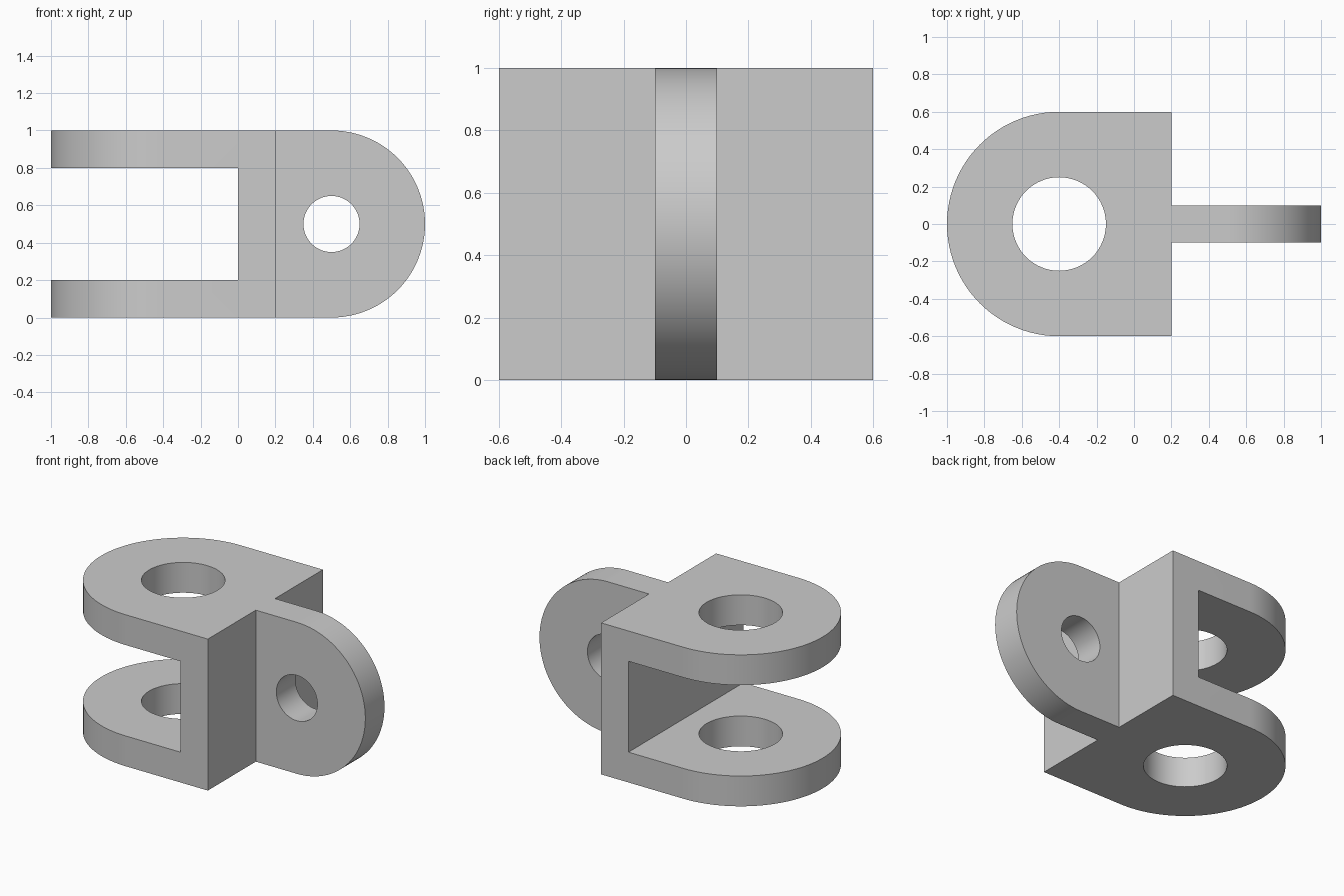
import bpy, bmesh
from math import cos, sin, pi
from mathutils import Matrix, Vector

cube = bpy.data.objects.get("Cube")
if cube:
    bpy.data.objects.remove(cube, do_unlink=True)

grey = bpy.data.materials.new("plain grey")
grey.use_nodes = True
GREY = (0.6, 0.6, 0.6, 1)
grey.diffuse_color = GREY
grey.node_tree.nodes["Principled BSDF"].inputs["Base Color"].default_value = GREY


def prism(name, outline, low, high, matrix=Matrix()):
    """Extrude a flat outline from low to high, then place it."""
    bm = bmesh.new()
    face = bm.faces.new([bm.verts.new((x, y, low)) for x, y in outline])
    top = bmesh.ops.extrude_face_region(bm, geom=[face])["geom"]
    verts = [v for v in top if isinstance(v, bmesh.types.BMVert)]
    bmesh.ops.translate(bm, verts=verts, vec=(0, 0, high - low))
    bm.transform(matrix)
    bmesh.ops.recalc_face_normals(bm, faces=bm.faces)
    mesh = bpy.data.meshes.new(name)
    bm.to_mesh(mesh)
    bm.free()
    mesh.materials.append(grey)
    obj = bpy.data.objects.new(name, mesh)
    bpy.context.collection.objects.link(obj)
    return obj


def arc(cx, cy, r, start, sweep, steps):
    return [(cx + r * cos(start + sweep * i / steps),
             cy + r * sin(start + sweep * i / steps)) for i in range(steps + 1)]


def circle(cx, cy, r):
    return arc(cx, cy, r, 0, 2 * pi, 64)[:-1]


def combine(target, tool, operation):
    """Apply a boolean and discard the tool."""
    mod = target.modifiers.new(operation, "BOOLEAN")
    mod.operation, mod.solver, mod.object = operation, "EXACT", tool
    bpy.context.view_layer.objects.active = target
    bpy.ops.object.modifier_apply(modifier=mod.name)
    bpy.data.objects.remove(tool, do_unlink=True)


# Fork: rounded block, slotted into two arms and drilled vertically
fork = prism("clevis_bracket",
             [(0.2, -0.6), (0.2, 0.6)] + arc(-0.4, 0, 0.6, pi / 2, pi, 48), 0, 1)
slot = prism("slot_cutter", [(-1.2, -0.8), (0, -0.8), (0, 0.8), (-1.2, 0.8)], 0.2, 0.8)
combine(fork, slot, "DIFFERENCE")
combine(fork, prism("arm_hole_cutter", circle(-0.4, 0, 0.25), -0.2, 1.2), "DIFFERENCE")

# Tongue: upright rounded plate with a cross hole, rooted in the fork wall
upright = Matrix.Rotation(pi / 2, 4, "X")
tongue = prism("tongue",
               [(0.1, 1), (0.1, 0)] + arc(0.5, 0.5, 0.5, -pi / 2, pi, 48), -0.1, 0.1, upright)
combine(tongue, prism("tongue_hole_cutter", circle(0.5, 0.5, 0.15), -0.3, 0.3, upright),
        "DIFFERENCE")
combine(fork, tongue, "UNION")

# Smooth round surfaces, crisp edges
bpy.ops.object.select_all(action="DESELECT")
fork.select_set(True)
bpy.context.view_layer.objects.active = fork
bpy.ops.object.shade_smooth_by_angle(angle=pi / 6)
